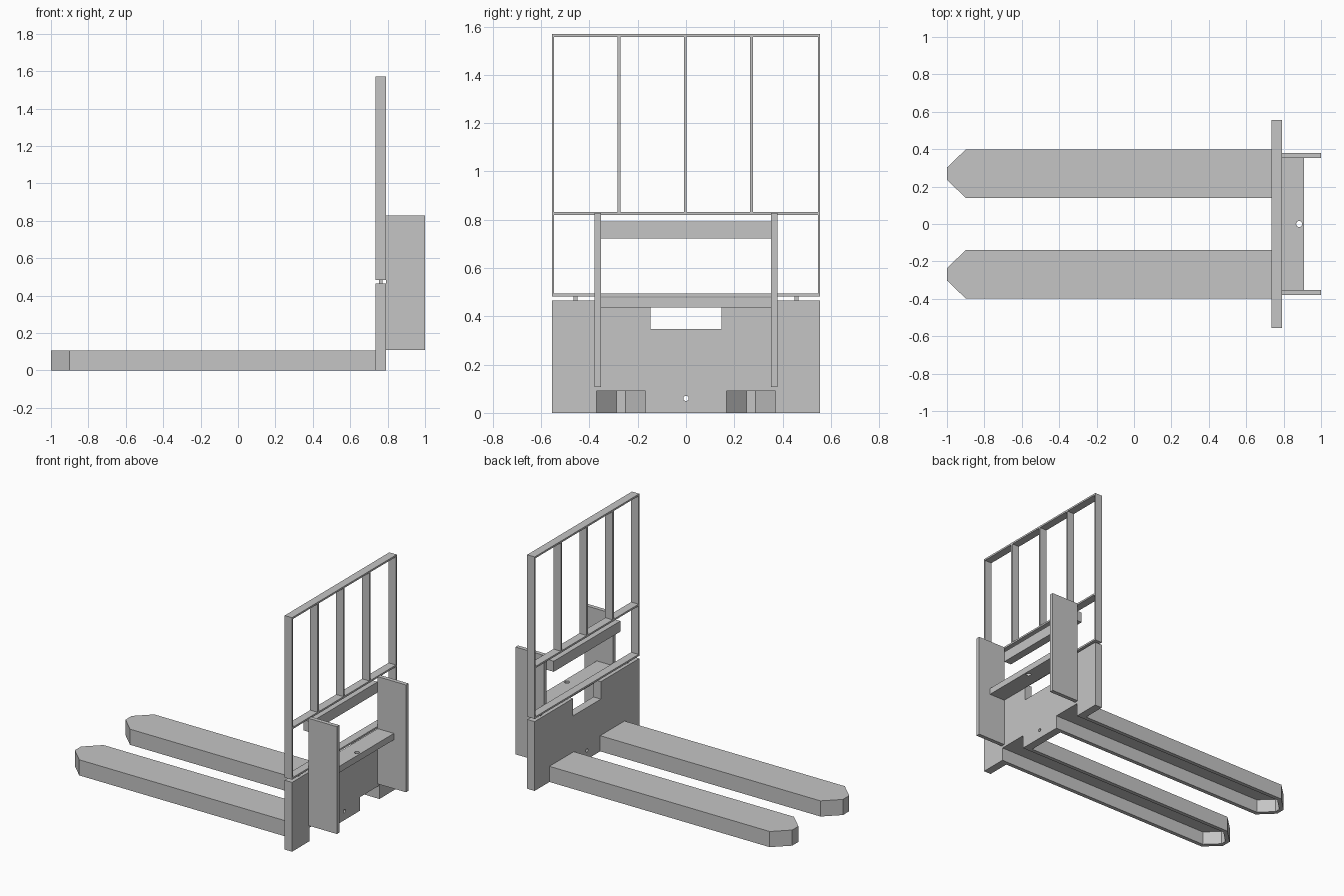
import bpy
import bmesh
from mathutils import Matrix, Vector

cube = bpy.data.objects.get("Cube")
if cube:
    bpy.data.objects.remove(cube, do_unlink=True)

steel = bpy.data.materials.new("plain_grey_steel")
steel.use_nodes = True
GREY = (0.56, 0.56, 0.56, 1)
steel.diffuse_color = GREY
steel.node_tree.nodes["Principled BSDF"].inputs["Base Color"].default_value = GREY


def finish(name, bm):
    bmesh.ops.recalc_face_normals(bm, faces=bm.faces)
    mesh = bpy.data.meshes.new(name)
    bm.to_mesh(mesh)
    bm.free()
    mesh.materials.append(steel)
    obj = bpy.data.objects.new(name, mesh)
    bpy.context.collection.objects.link(obj)
    return obj


def prism(name, points, direction):
    """Extrude a flat outline along a direction."""
    bm = bmesh.new()
    face = bm.faces.new([bm.verts.new(p) for p in points])
    out = bmesh.ops.extrude_face_region(bm, geom=[face])
    moved = [v for v in out["geom"] if isinstance(v, bmesh.types.BMVert)]
    bmesh.ops.translate(bm, verts=moved, vec=Vector(direction))
    return finish(name, bm)


def box(name, x, y, z):
    corners = [(x[0], y[0], z[0]), (x[1], y[0], z[0]),
               (x[1], y[1], z[0]), (x[0], y[1], z[0])]
    return prism(name, corners, (0, 0, z[1] - z[0]))


def cylinder(name, radius, depth, centre, rotation=Matrix()):
    bm = bmesh.new()
    bmesh.ops.create_cone(bm, cap_ends=True, segments=24, radius1=radius, radius2=radius,
                          depth=depth, matrix=Matrix.Translation(centre) @ rotation)
    return finish(name, bm)


def cut(obj, cutter):
    cutter.hide_render = True
    mod = obj.modifiers.new("cut", "BOOLEAN")
    mod.operation = "DIFFERENCE"
    mod.solver = "EXACT"
    mod.object = cutter
    bpy.context.view_layer.objects.active = obj
    bpy.ops.object.modifier_apply(modifier=mod.name)
    bpy.data.objects.remove(cutter, do_unlink=True)


def fork_outline(mid, half, tip_half, tip_x, taper_x, end_x, z):
    side = [(end_x, half), (taper_x, half), (tip_x, tip_half)]
    left = [(x, mid + w, z) for x, w in side]
    return left + [(x, mid - w, z) for x, w in reversed(side)]


BACK, FACE = 0.735, 0.79      # thickness range of the carriage and the guard
HALF = 0.555                  # half width of the carriage
MID, INNER = 0.269, 0.102     # fork centre and half width of its channel

# Forks: pointed channels open underneath and at the carriage end
for side, label in ((1, "left"), (-1, "right")):
    fork = prism(label + "_fork",
                 fork_outline(side * MID, 0.129, 0.033, -1, -0.9, BACK, 0), (0, 0, 0.105))
    cut(fork, prism("channel_cutter",
                    fork_outline(side * MID, INNER, 0.018, -0.975, -0.888, 0.76, -0.05),
                    (0, 0, 0.141)))

# Carriage plate with fork openings, a handle notch on top and a small hole
half_profile = [(MID - INNER, 0), (MID - INNER, 0.091), (MID + INNER, 0.091),
                (MID + INNER, 0), (HALF, 0), (HALF, 0.465), (0.147, 0.465), (0.147, 0.348)]
profile = half_profile + [(-y, z) for y, z in reversed(half_profile)]
plate = prism("carriage_plate", [(BACK, y, z) for y, z in profile], (FACE - BACK, 0, 0))
cut(plate, cylinder("hole_cutter", 0.011, 0.2, (0.76, 0, 0.06), Matrix.Rotation(1.5708, 4, "Y")))

# Shelf with a round hole
shelf = box("shelf", (FACE, 0.91), (-0.353, 0.353), (0.436, 0.479))
cut(shelf, cylinder("hole_cutter", 0.016, 0.2, (0.883, 0, 0.46)))

# Upright side plates, spacer pins and guard posts
for s, label in ((1, "left"), (-1, "right")):
    box(label + "_side_plate", (FACE, 1), sorted((s * 0.353, s * 0.38)), (0.108, 0.828))
    box(label + "_spacer_pin", (0.753, 0.772), sorted((s * 0.45, s * 0.467)), (0.465, 0.483))
    box(label + "_guard_post", (BACK, FACE), sorted((s * 0.547, s * HALF)), (0.483, 1.57))

# Crossbar joining the side plates
box("crossbar", (BACK, FACE), (-0.353, 0.353), (0.722, 0.793))

# Guard rails
for label, z in (("bottom", 0.483), ("middle", 0.82), ("top", 1.558)):
    box(label + "_guard_rail", (BACK, FACE), (-0.547, 0.547), (z, z + 0.012))

# Guard slats
for i in range(3):
    y = -0.278 + i * 0.275
    box("guard_slat_%d" % (i + 1), (BACK, FACE), (y - 0.006, y + 0.006), (0.832, 1.558))
